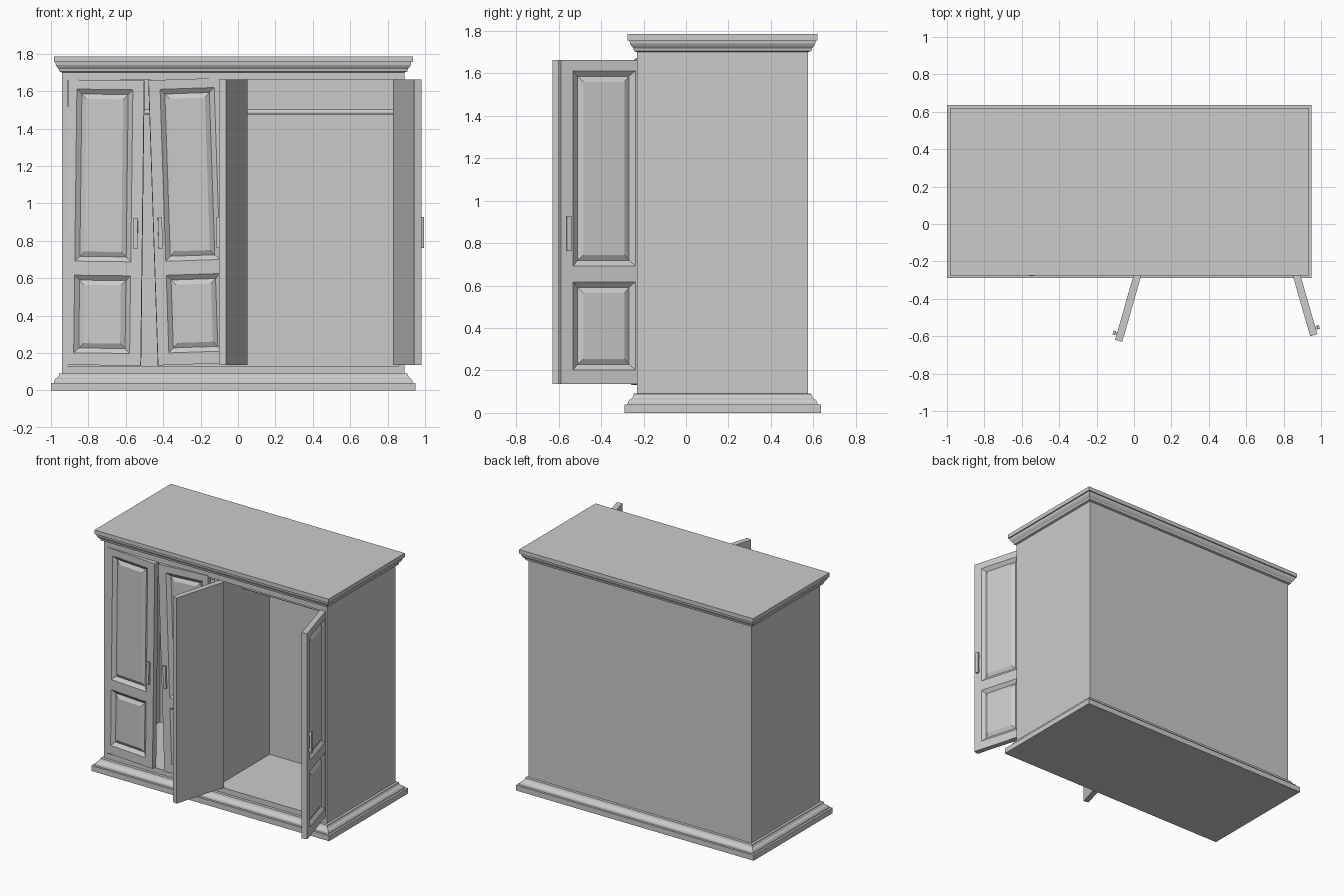
import bpy, bmesh
from math import radians
from mathutils import Matrix, Vector

cube = bpy.data.objects.get("Cube")
if cube:
    bpy.data.objects.remove(cube, do_unlink=True)

# One painted finish for everything
paint = bpy.data.materials.new("light_grey")
paint.use_nodes = True
GREY = (0.6, 0.6, 0.6, 1)
paint.diffuse_color = GREY
paint.node_tree.nodes["Principled BSDF"].inputs["Base Color"].default_value = GREY

# Carcass limits
X0, X1, Y0, Y1 = -0.94, 0.89, -0.23, 0.575
FLOOR, CEILING, TOP = 0.13, 1.66, 1.70
WALL = 0.03
BACK = 0.385


def finish(name, bm):
    bmesh.ops.recalc_face_normals(bm, faces=bm.faces)
    mesh = bpy.data.meshes.new(name)
    bm.to_mesh(mesh)
    bm.free()
    mesh.materials.append(paint)
    obj = bpy.data.objects.new(name, mesh)
    bpy.context.collection.objects.link(obj)
    return obj


def add_box(bm, lo, hi):
    lo, hi = Vector(lo), Vector(hi)
    size = hi - lo
    m = Matrix.Translation((lo + hi) / 2) @ Matrix.Diagonal((*size, 1))
    return bmesh.ops.create_cube(bm, size=1, matrix=m)["verts"]


def box(name, lo, hi):
    bm = bmesh.new()
    add_box(bm, lo, hi)
    return finish(name, bm)


def moulding(name, profile):
    """Sweep (overhang, height) pairs round the carcass and cap both ends."""
    bm = bmesh.new()
    rings = []
    for o, z in profile:
        corners = ((X0 - o, Y0 - o), (X1 + o, Y0 - o), (X1 + o, Y1 + o), (X0 - o, Y1 + o))
        rings.append([bm.verts.new((x, y, z)) for x, y in corners])
    for a, b in zip(rings, rings[1:]):
        for i in range(4):
            j = (i + 1) % 4
            bm.faces.new((a[i], a[j], b[j], b[i]))
    bm.faces.new(rings[0])
    bm.faces.new(rings[-1])
    return finish(name, bm)


# Plinth and cornice
moulding("plinth", [(0.06, 0), (0.06, 0.04), (0.045, 0.04), (0.043, 0.052),
                    (0.036, 0.062), (0.024, 0.07), (0.018, 0.08), (0.016, 0.09), (0, 0.092)])
moulding("cornice", [(0, 1.70), (0.015, 1.705), (0.018, 1.718), (0.026, 1.726),
                     (0.034, 1.74), (0.036, 1.755), (0.045, 1.755), (0.045, 1.785)])

# Carcass panels
box("left_end_panel", (X1 - WALL, Y0, 0.05), (X1, Y1, TOP))
box("right_end_panel", (X0, Y0, 0.05), (X0 + WALL, Y1, TOP))
box("floor_panel", (X0 + WALL, Y0, 0.05), (X1 - WALL, Y1, FLOOR))
box("ceiling_panel", (X0 + WALL, Y0, CEILING), (X1 - WALL, Y1, TOP))
box("back_panel", (X0 + WALL, BACK, FLOOR), (X1 - WALL, Y1, CEILING))
box("centre_divider", (-0.04, Y0 + 0.01, FLOOR), (-0.01, BACK, CEILING))

# Hanging rail across both compartments
bm = bmesh.new()
rail = Matrix.Translation(((X0 + X1) / 2, 0.08, 1.488)) @ Matrix.Rotation(radians(90), 4, "Y")
bmesh.ops.create_cone(bm, cap_ends=True, segments=16, radius1=0.013, radius2=0.013,
                      depth=X1 - X0 - WALL, matrix=rail)
rail_obj = finish("hanging_rail", bm)
for p in rail_obj.data.polygons:
    p.use_smooth = len(p.vertices) == 4

# Doors: two fielded panels on the outer face and a bar handle at the free edge
HEIGHT, THICK = 1.525, 0.04


def door(name, width, hinge, swing, tilt=0, hinge_on_left=False):
    bm = bmesh.new()
    us = (0, 0.045, width - 0.06, width)
    zs = (0, 0.065, 0.48, 0.555, 1.475, HEIGHT)
    add_box(bm, (0, -THICK, 0), (width, 0, HEIGHT))
    for axis, cuts in ((Vector((1, 0, 0)), us[1:-1]), (Vector((0, 0, 1)), zs[1:-1])):
        for c in cuts:
            bmesh.ops.bisect_plane(bm, geom=bm.verts[:] + bm.edges[:] + bm.faces[:],
                                   plane_co=axis * c, plane_no=axis)
    bm.normal_update()
    fields = []
    for f in bm.faces:
        c = f.calc_center_median()
        if f.normal.y < -0.9 and us[1] < c.x < us[2] and (
                zs[1] < c.z < zs[2] or zs[3] < c.z < zs[4]):
            fields.append(f)
    # Groove down, then rise to the raised field
    for depth in (-0.02, 0.014):
        bmesh.ops.inset_individual(bm, faces=fields, thickness=0.026, depth=depth,
                                   use_even_offset=True)
    flip = Matrix.Diagonal((-1 if hinge_on_left else 1, 1, 1, 1))
    place = (Matrix.Translation(hinge) @ Matrix.Rotation(radians(tilt), 4, "Y")
             @ Matrix.Rotation(radians(swing), 4, "Z") @ flip)
    bmesh.ops.transform(bm, matrix=place, verts=bm.verts)
    finish(name, bm)

    # Bar handle on two short posts
    bm = bmesh.new()
    u, y = width - 0.035, -THICK
    add_box(bm, (u - 0.011, y - 0.021, 0.625), (u + 0.011, y - 0.008, 0.79))
    for z in (0.64, 0.755):
        add_box(bm, (u - 0.008, y - 0.01, z), (u + 0.008, y + 0.004, z + 0.02))
    bmesh.ops.transform(bm, matrix=place, verts=bm.verts)
    finish(name + "_handle", bm)


door("right_outer_door", 0.405, (-0.922, -0.195, 0.137), -3.5, tilt=0.7)
door("right_inner_door", 0.395, (-0.035, -0.195, 0.147), 2.5, tilt=-1.9, hinge_on_left=True)
door("left_inner_door", 0.41, (0.05, -0.236, 0.137), -106)
door("left_outer_door", 0.41, (0.829, -0.206, 0.137), 106, hinge_on_left=True)
